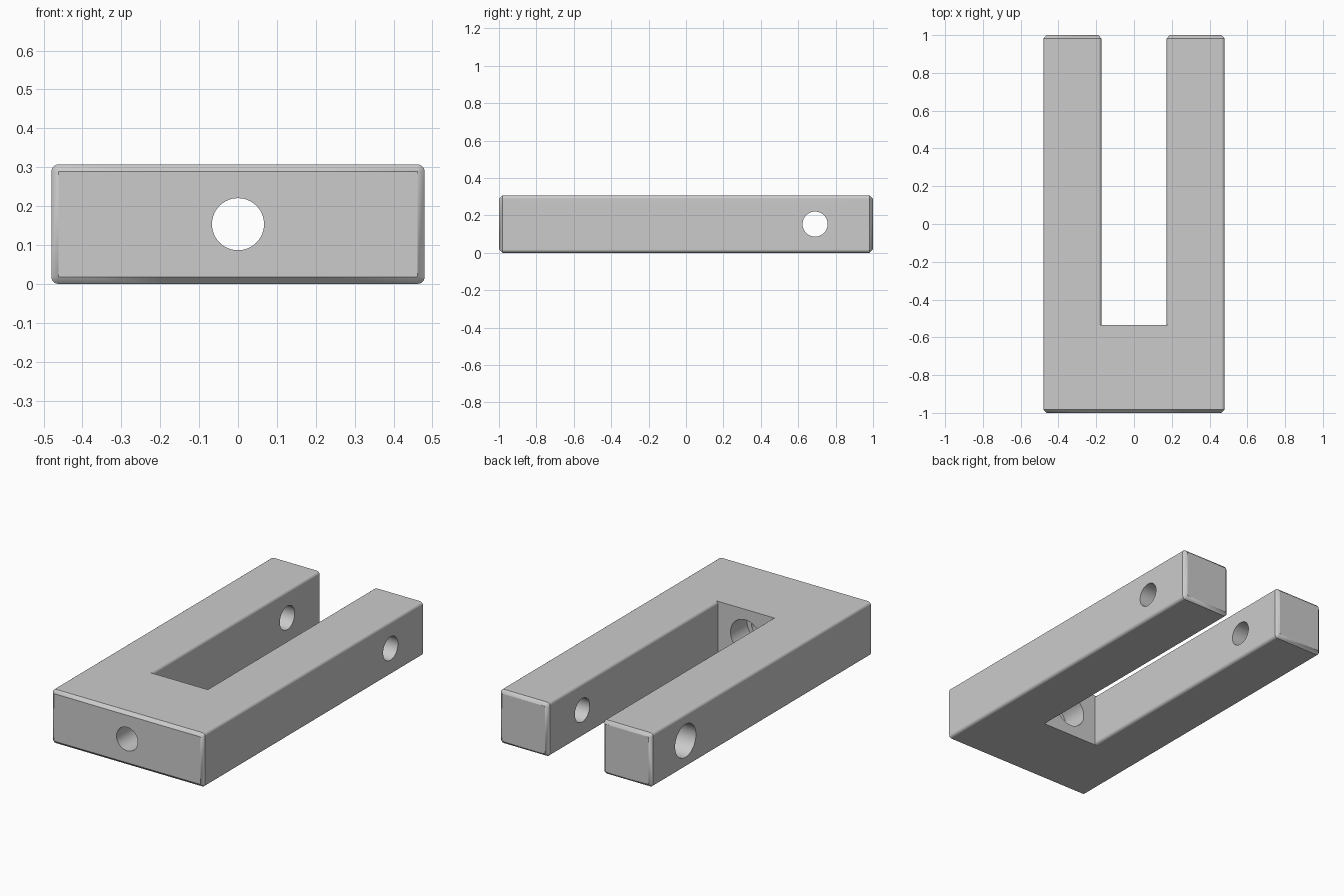
import bpy, bmesh, math
from mathutils import Matrix, Vector

W, H = 0.48, 0.307          # half width and height of the fork
SLOT, FLOOR = 0.172, -0.535  # slot half width and slot floor
R, SEG = 0.018, 6           # edge rounding
MID = H / 2

cube = bpy.data.objects.get("Cube")
if cube:
    bpy.data.objects.remove(cube, do_unlink=True)

steel = bpy.data.materials.new("grey_metal")
steel.use_nodes = True
GREY = (0.6, 0.6, 0.6, 1)
steel.diffuse_color = GREY
steel.node_tree.nodes["Principled BSDF"].inputs["Base Color"].default_value = GREY


def side(x, sign, inset):
    """Rounded side of a beam, bottom to top; x is its outermost position."""
    r = R - inset
    pts = []
    for cz, start in ((R, -90), (H - R, 0)):
        for i in range(SEG + 1):
            a = math.radians(start + 90 * i / SEG)
            pts.append((x - sign * R + sign * r * math.cos(a), cz + r * math.sin(a)))
    return pts


def arm_loop(inset):
    return side(W, 1, inset) + side(SLOT, -1, inset)[::-1]


def body_loop(inset):
    inner = SLOT + R
    half = [(inner, inset)] + side(W, 1, inset) + [(inner, H - inset)]
    return half + [(-x, z) for x, z in reversed(half)]


def ring(bm, loop, y, mirror=1):
    return [bm.verts.new((x * mirror, y, z)) for x, z in loop]


def bridge(bm, a, b):
    for i in range(len(a)):
        j = (i + 1) % len(a)
        bm.faces.new((a[i], a[j], b[j], b[i]))


# Fork: solid front block, two arms, sharp slot floor
bm = bmesh.new()
front = ring(bm, body_loop(R), -1)
shoulder = ring(bm, body_loop(0), -1 + R)
bridge(bm, front, shoulder)
bridge(bm, shoulder, ring(bm, body_loop(0), FLOOR))
bm.faces.new(front)
for m in (1, -1):
    root = ring(bm, arm_loop(0), FLOOR, m)
    neck = ring(bm, arm_loop(0), 1 - R, m)
    tip = ring(bm, arm_loop(R), 1, m)
    bridge(bm, root, neck)
    bridge(bm, neck, tip)
    bm.faces.new(tip)
wall = side(SLOT, -1, 0)
bm.faces.new(ring(bm, wall + [(-x, z) for x, z in reversed(wall)], FLOOR))
bmesh.ops.remove_doubles(bm, verts=bm.verts, dist=1e-5)
bmesh.ops.recalc_face_normals(bm, faces=bm.faces)
mesh = bpy.data.meshes.new("fork_block")
bm.to_mesh(mesh)
bm.free()
fork = bpy.data.objects.new("fork_block", mesh)
bpy.context.collection.objects.link(fork)
mesh.materials.append(steel)


def drill(name, radius, start, end):
    """Cut a round hole between two points."""
    a, b = Vector(start), Vector(end)
    turn = (b - a).to_track_quat('Z', 'Y').to_matrix().to_4x4()
    bm = bmesh.new()
    bmesh.ops.create_cone(bm, cap_ends=True, segments=48, radius1=radius, radius2=radius,
                          depth=(b - a).length, matrix=Matrix.Translation((a + b) / 2) @ turn)
    me = bpy.data.meshes.new(name)
    bm.to_mesh(me)
    bm.free()
    me.materials.append(steel)
    cutter = bpy.data.objects.new(name, me)
    bpy.context.collection.objects.link(cutter)
    cutter.hide_render = True
    mod = fork.modifiers.new(name, 'BOOLEAN')
    mod.operation, mod.solver, mod.object = 'DIFFERENCE', 'EXACT', cutter
    bpy.ops.object.modifier_apply(modifier=name)
    bpy.data.objects.remove(cutter, do_unlink=True)


bpy.ops.object.select_all(action='DESELECT')
fork.select_set(True)
bpy.context.view_layer.objects.active = fork

# Cross bolt hole and front bolt hole, each with a counterbore
PIN, HEAD, DEPTH, PIN_Y = 0.067, 0.094, 0.15, 0.69
drill("cross_hole", PIN, (-0.6, PIN_Y, MID), (0.6, PIN_Y, MID))
drill("cross_counterbore", HEAD, (-0.6, PIN_Y, MID), (-W + DEPTH, PIN_Y, MID))
drill("front_hole", PIN, (0, -1.1, MID), (0, -0.4, MID))
drill("front_counterbore", HEAD, (0, FLOOR - DEPTH, MID), (0, -0.4, MID))

# Smooth rounded edges and bores, crisp chamfers
bpy.ops.object.shade_smooth_by_angle(angle=math.radians(30))
weighted = fork.modifiers.new("weighted_normals", 'WEIGHTED_NORMAL')
weighted.keep_sharp = True
